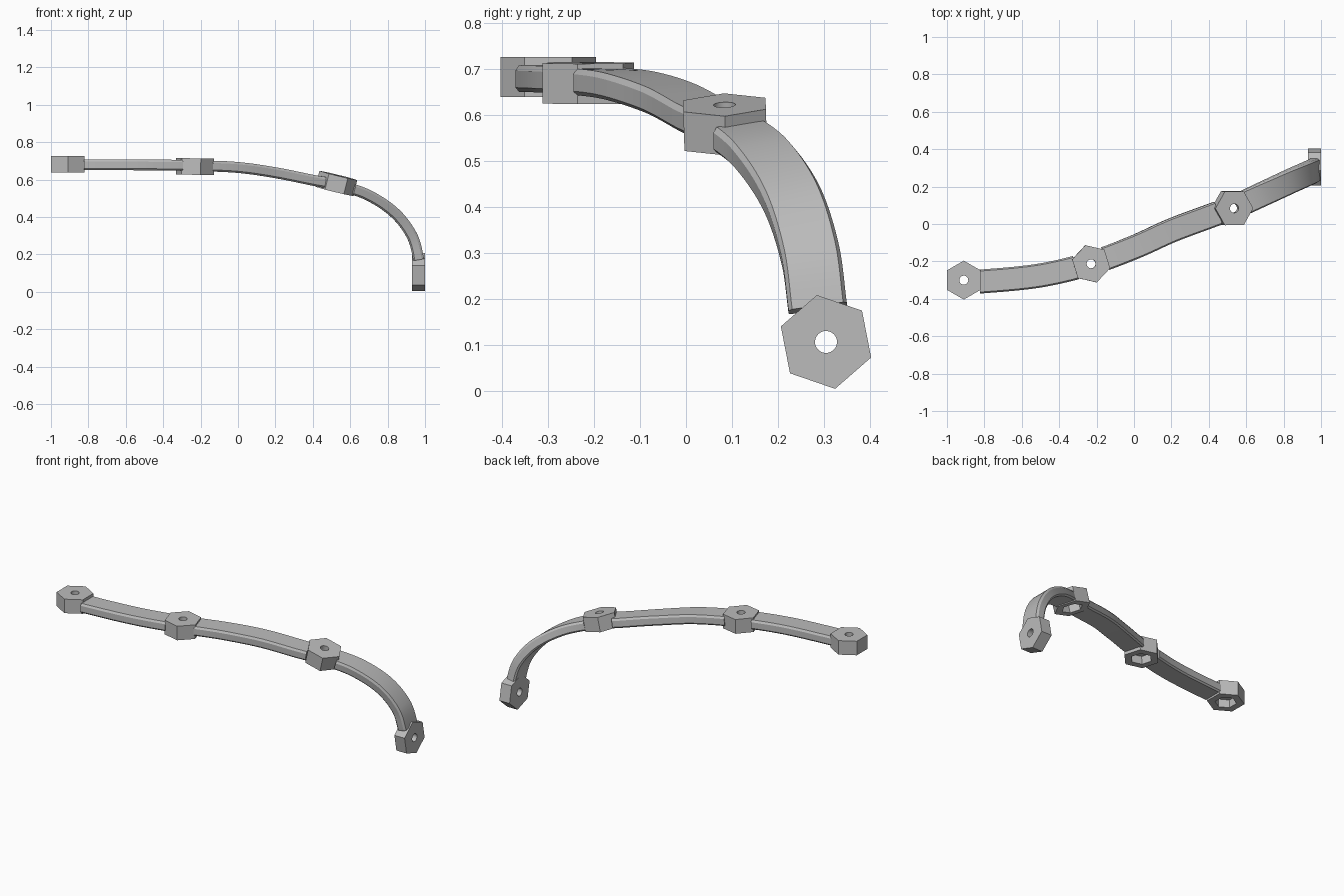
import bpy, bmesh, math
from mathutils import Vector

cube = bpy.data.objects.get("Cube")
if cube:
    bpy.data.objects.remove(cube)

grey = bpy.data.materials.new("plain grey")
grey.use_nodes = True
colour = (0.5, 0.5, 0.5, 1)
grey.diffuse_color = colour
grey.node_tree.nodes["Principled BSDF"].inputs["Base Color"].default_value = colour


def finish(bm, name):
    bmesh.ops.recalc_face_normals(bm, faces=bm.faces)
    mesh = bpy.data.meshes.new(name)
    bm.to_mesh(mesh)
    bm.free()
    mesh.materials.append(grey)
    obj = bpy.data.objects.new(name, mesh)
    bpy.context.collection.objects.link(obj)
    bpy.ops.object.select_all(action='DESELECT')
    obj.select_set(True)
    bpy.context.view_layer.objects.active = obj
    bpy.ops.object.shade_smooth_by_angle(angle=math.radians(25))


def loft(bm, rings, closed):
    """Join rings of equal length with quads."""
    rings = [[bm.verts.new(p) for p in ring] for ring in rings]
    count = len(rings[0])
    pairs = list(zip(rings, rings[1:]))
    if closed:
        pairs.append((rings[-1], rings[0]))
    else:
        bm.faces.new(rings[0])
        bm.faces.new(rings[-1])
    for a, b in pairs:
        for i in range(count):
            j = (i + 1) % count
            bm.faces.new((a[i], a[j], b[j], b[i]))


# Hexagonal bosses with a round hole and, on three of them, a nut pocket
STEPS = 24


def boss(name, centre, normal, side, turn, height, pocket):
    n = Vector(normal).normalized()
    u = Vector(side)
    u = (u - n * u.dot(n)).normalized()
    v = n.cross(u)

    def ring(radius, level, hexagon):
        points = []
        for i in range(STEPS):
            a = math.tau * i / STEPS
            r = radius
            if hexagon:
                r *= math.cos(math.pi / 6) / math.cos(a % (math.pi / 3) - math.pi / 6)
            a += math.radians(turn)
            points.append(Vector(centre) + (u * math.cos(a) + v * math.sin(a)) * r + n * level)
        return points

    h = height / 2
    rings = [ring(0.104, -h, True), ring(0.104, h, True), ring(0.024, h, False)]
    if pocket:
        rings += [ring(0.024, 0.005, False), ring(0.06, 0.005, True), ring(0.06, -h, True)]
    else:
        rings.append(ring(0.024, -h, False))
    bm = bmesh.new()
    loft(bm, rings, True)
    finish(bm, name)


X, Y = (1, 0, 0), (0, 1, 0)
bosses = [
    ("right_end_boss", (-0.91, -0.3, 0.683), (0, 0, 1), X, 30, 0.087, True),
    ("right_middle_boss", (-0.23, -0.213, 0.67), (0.02, 0, 1), X, 47, 0.088, True),
    ("left_middle_boss", (0.526, 0.085, 0.58), (0.24, -0.03, 0.97), X, 0, 0.088, True),
    ("left_end_boss", (0.965, 0.305, 0.106), X, Y, 41, 0.07, False),
]
for spec in bosses:
    boss(*spec)

# Curved arm: smooth path through the bosses
path = [Vector(p) for p in (
    (-0.95, -0.31, 0.681), (-0.8, -0.306, 0.68), (-0.5, -0.275, 0.679),
    (-0.23, -0.21, 0.675), (0, -0.125, 0.665), (0.2, -0.035, 0.637),
    (0.4, 0.04, 0.597), (0.54, 0.092, 0.57), (0.7, 0.165, 0.515),
    (0.84, 0.23, 0.42), (0.93, 0.27, 0.3), (0.964, 0.287, 0.18), (0.967, 0.3, 0.1))]


def spline(a, b, c, d, t):
    return (b * 2 + (c - a) * t + (a * 2 - b * 5 + c * 4 - d) * t * t
            + (b * 3 - a - c * 3 + d) * t ** 3) / 2


samples = []
ends = [path[0] * 2 - path[1]] + path + [path[-1] * 2 - path[-2]]
for k in range(len(path) - 1):
    samples += [spline(*ends[k:k + 4], i / 16) for i in range(16)]

# Bevelled bar section: width offset, height offset
half = [(0.056, 0.029), (0.064, 0.017), (0.064, -0.02), (0.056, -0.029)]
section = half + [(-w, h) for w, h in reversed(half)]


def cross_section(i):
    t = (samples[min(i + 1, len(samples) - 1)] - samples[max(i - 1, 0)]).normalized()
    up = Vector((-t.z, 0, t.x))
    up = (up - t * up.dot(t)).normalized()
    across = up.cross(t)
    return [samples[i] + across * w + up * h for w, h in section]


# One bar between each pair of neighbouring bosses
centres = [Vector(spec[1]) for spec in bosses]
names = ["right_bar", "middle_bar", "left_bar"]
for name, start, stop in zip(names, centres, centres[1:]):
    rings = [cross_section(i) for i, p in enumerate(samples)
             if start.x < p.x and (p - stop).dot(stop - start) < 0
             and (p - start).length > 0.076 and (p - stop).length > 0.076]
    bm = bmesh.new()
    loft(bm, rings, False)
    finish(bm, name)
